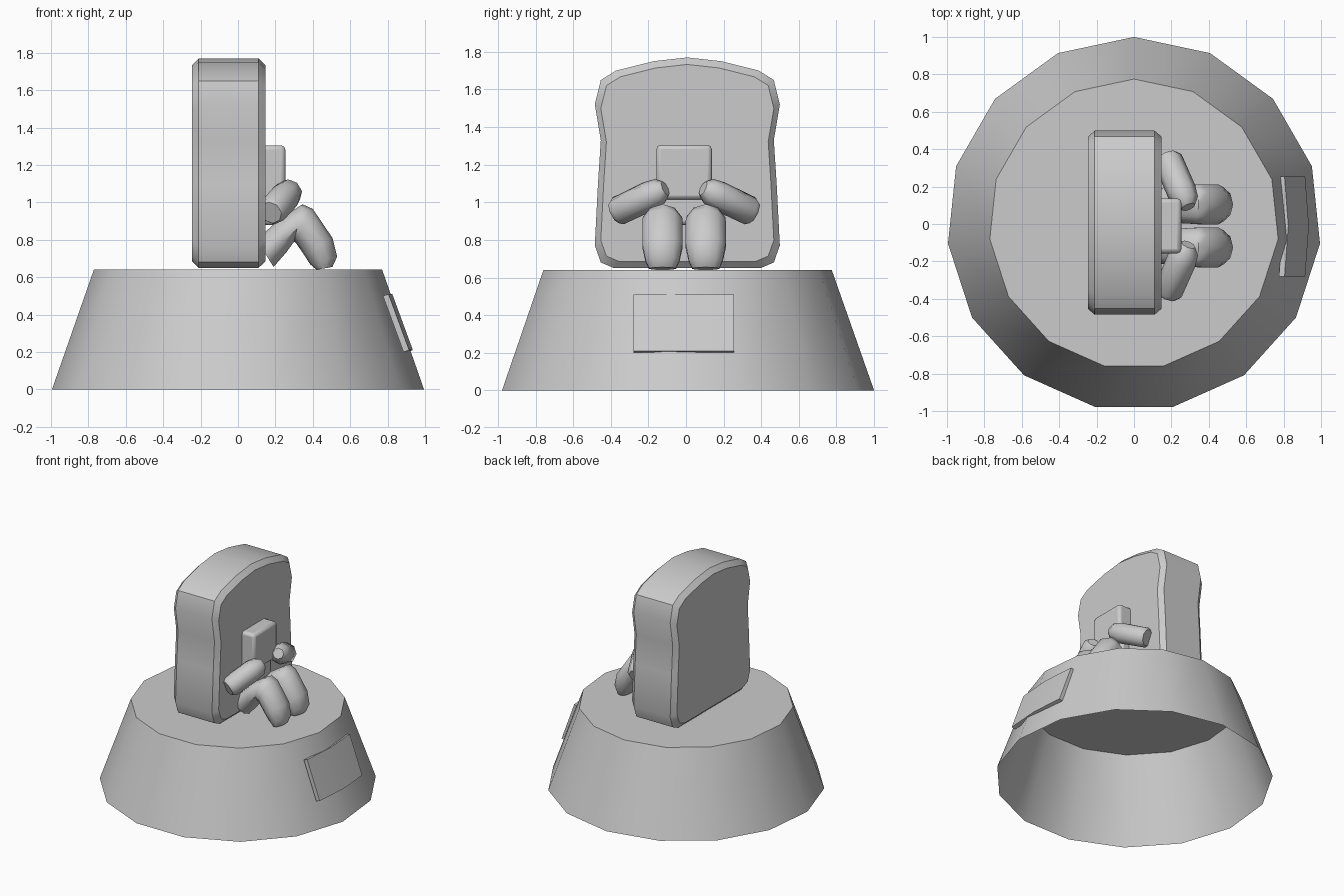
import bpy, bmesh
from math import sin, cos, pi, radians
from mathutils import Vector

if "Cube" in bpy.data.objects:
    bpy.data.objects.remove(bpy.data.objects["Cube"])


def loft(name, rings, start=True, end=True, angle=40):
    """Skin a list of equal-length point rings, with optional end caps."""
    bm = bmesh.new()
    loops = [[bm.verts.new(p) for p in ring] for ring in rings]
    n = len(loops[0])
    for a, b in zip(loops, loops[1:]):
        for i in range(n):
            j = (i + 1) % n
            bm.faces.new((a[i], a[j], b[j], b[i]))
    if start:
        bm.faces.new(loops[0][::-1])
    if end:
        bm.faces.new(loops[-1])
    bmesh.ops.recalc_face_normals(bm, faces=bm.faces)
    me = bpy.data.meshes.new(name)
    bm.to_mesh(me)
    bm.free()
    ob = bpy.data.objects.new(name, me)
    bpy.context.collection.objects.link(ob)
    smooth(ob, angle)
    return ob


def smooth(ob, angle=40):
    bpy.ops.object.select_all(action='DESELECT')
    ob.select_set(True)
    bpy.context.view_layer.objects.active = ob
    bpy.ops.object.shade_smooth_by_angle(angle=radians(angle))


def ellipse(c, u, v, n):
    return [c + u * cos(2 * pi * i / n) + v * sin(2 * pi * i / n) for i in range(n)]


def rounded_box(name, lo, hi, bevel):
    lo, hi = Vector(lo), Vector(hi)
    bpy.ops.mesh.primitive_cube_add(size=1, location=(lo + hi) / 2)
    ob = bpy.context.object
    ob.name = name
    ob.scale = hi - lo
    bpy.ops.object.transform_apply(location=False, rotation=False, scale=True)
    m = ob.modifiers.new("bevel", 'BEVEL')
    m.width, m.segments = bevel, 2
    smooth(ob, 40)
    return ob


# Pedestal: 15-sided, open underneath
Z = Vector((0, 0, 1))
loft("pedestal", [ellipse(Z * z, Vector((0, r, 0)), Vector((-r, 0, 0)), 15)
                  for r, z in ((1, 0), (0.775, 0.64))], start=False)

# Plaque bent around the pedestal
loft("plaque", [[(x, y, 0.51), (x + 0.11, y, 0.21), (x + 0.08, y, 0.20), (x - 0.03, y, 0.50)]
                for x, y in ((0.805, -0.28), (0.825, -0.01), (0.805, 0.255))], angle=20)

# Upright slab with waisted sides, arched top and chamfered rims
half = [(0.39, 0.65), (0.46, 0.68), (0.492, 0.77), (0.475, 1.1), (0.46, 1.33),
        (0.492, 1.52), (0.46, 1.65), (0.38, 1.70), (0.18, 1.75)]
outline = half + [(0, 1.77)] + [(-y, z) for y, z in reversed(half)]
loft("slab", [[(-0.05 + x, 0.007 + y * s, 1.2 + (z - 1.2) * s) for y, z in outline]
              for x, s in ((-0.197, 0.935), (-0.16, 1), (0.16, 1), (0.197, 0.935))], angle=35)

# Head and torso blocks
rounded_box("head", (0.08, -0.157, 1.015), (0.253, 0.137, 1.305), 0.022)
rounded_box("torso", (0.08, -0.14, 0.88), (0.215, 0.12, 1.03), 0.02)

# Leg: upper and lower side-profile points (x, z) and half-width per ring
leg = [((0.10, 0.80), (0.19, 0.655), 0.09), ((0.22, 0.91), (0.26, 0.735), 0.105),
       ((0.345, 0.99), (0.30, 0.79), 0.11), ((0.40, 0.965), (0.308, 0.785), 0.112),
       ((0.505, 0.81), (0.35, 0.725), 0.112), ((0.53, 0.71), (0.385, 0.67), 0.095),
       ((0.505, 0.655), (0.42, 0.64), 0.075)]
# Arm: position along the axis and radius per ring
arm = [(0.0, 0.062), (0.08, 0.078), (0.75, 0.08), (0.98, 0.07), (1.1, 0.04)]

for side, label in ((-1, "left"), (1, "right")):
    rings = []
    for (ax, az), (bx, bz), w in leg:
        y = -0.01 + side * 0.115
        a, b = Vector((ax, y, az)), Vector((bx, y, bz))
        rings.append(ellipse((a + b) / 2, (a - b) / 2, Vector((0, w, 0)), 10))
    loft(label + "_leg", rings, angle=50)

    p = Vector((0.175, -0.01 + side * 0.37, 0.945))
    q = Vector((0.28, -0.01 + side * 0.125, 1.062))
    d = (q - p).normalized()
    u = d.cross(Z).normalized()
    v = u.cross(d)
    loft(label + "_arm", [ellipse(p.lerp(q, t), u * r, v * r, 8) for t, r in arm], angle=50)
